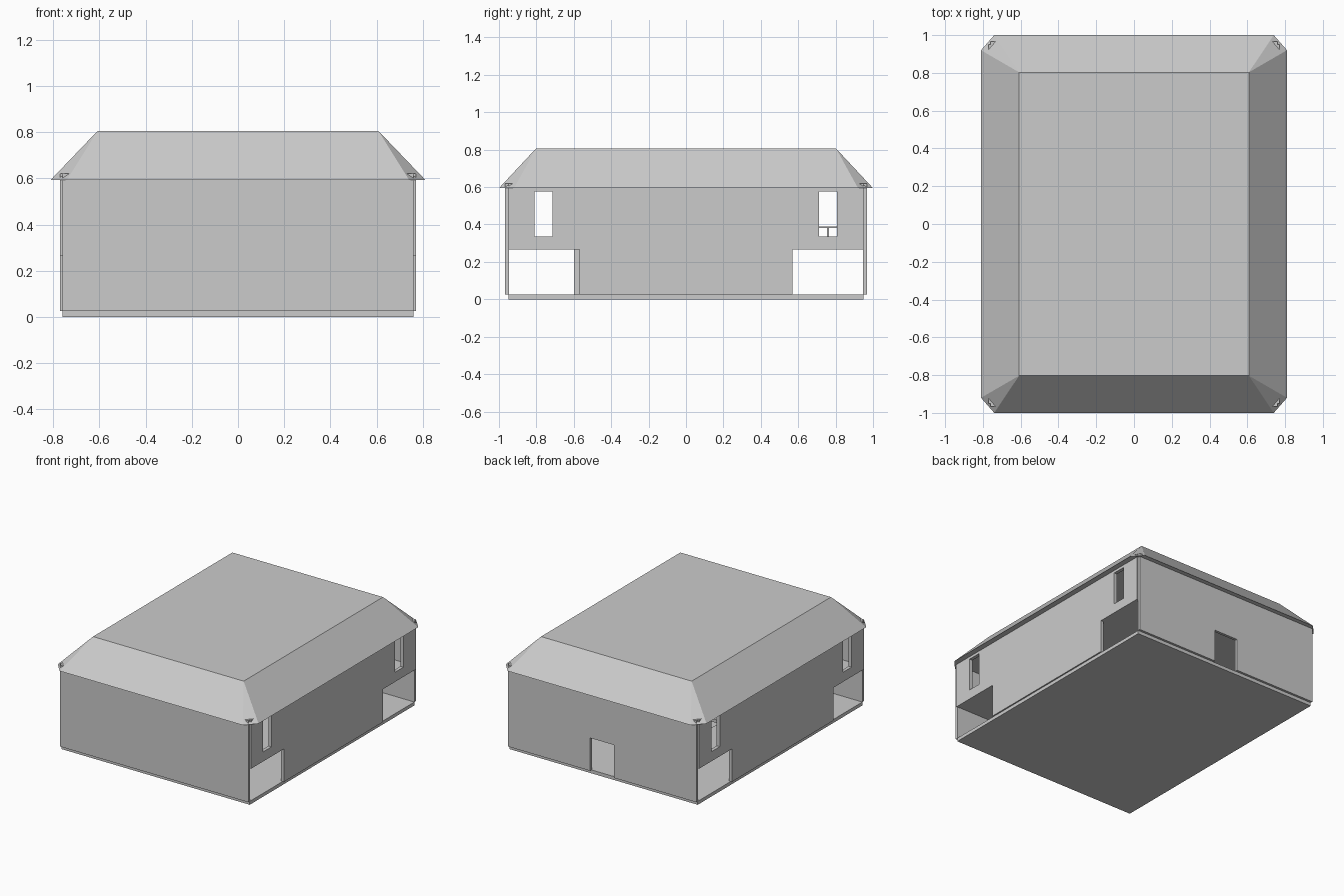
import bpy
import bmesh

if "Cube" in bpy.data.objects:
    bpy.data.objects.remove(bpy.data.objects["Cube"])


def make_object(name, bm):
    bmesh.ops.recalc_face_normals(bm, faces=bm.faces[:])
    mesh = bpy.data.meshes.new(name)
    bm.to_mesh(mesh)
    bm.free()
    obj = bpy.data.objects.new(name, mesh)
    bpy.context.collection.objects.link(obj)
    return obj


def box(name, x, y, z):
    bm = bmesh.new()
    bmesh.ops.create_cube(bm, size=1)
    for v in bm.verts:
        v.co = [r[0] if c < 0 else r[1] for c, r in zip(v.co, (x, y, z))]
    return make_object(name, bm)


def cut(obj, x, y, z):
    cutter = box("cutter", x, y, z)
    cutter.hide_render = True
    mod = obj.modifiers.new("opening", "BOOLEAN")
    mod.operation = "DIFFERENCE"
    mod.solver = "EXACT"
    mod.object = cutter
    bpy.context.view_layer.objects.active = obj
    bpy.ops.object.modifier_apply(modifier=mod.name)
    bpy.data.objects.remove(cutter, do_unlink=True)


# Ground slab
box("ground_slab", (-0.76, 0.76), (-0.95, 0.95), (0, 0.025))

# Side walls with garage openings at the corners and tall windows above
for name, s, front_edge in (("right_wall", 1, -0.57), ("left_wall", -1, -0.60)):
    wall = box(name, sorted((s * 0.745, s * 0.77)), (-0.95, 0.95), (0.025, 0.62))
    across = sorted((s * 0.7, s * 0.8))
    cut(wall, across, (-0.97, front_edge), (0.0, 0.265))
    cut(wall, across, (0.57, 0.97), (0.0, 0.265))
    for y in (-0.81, 0.71):
        cut(wall, across, (y, y + 0.097), (0.335, 0.575))

# Front wall, and back wall with the central doorway
box("front_wall", (-0.76, 0.76), (-0.967, -0.947), (0.025, 0.62))
back = box("back_wall", (-0.76, 0.76), (0.947, 0.967), (0.025, 0.62))
cut(back, (-0.097, 0.097), (0.9, 1.0), (0.0, 0.265))

# Upper floor with a stairwell opening by the door
floor = box("upper_floor", (-0.745, 0.745), (-0.947, 0.947), (0.267, 0.29))
cut(floor, (-0.5, 0.15), (0.3, 1.0), (0.2, 0.4))

# Small table upstairs
box("table_top", (0.4, 0.55), (0.68, 0.84), (0.38, 0.388))
box("table_leg", (0.47, 0.48), (0.755, 0.765), (0.29, 0.38))

# Hipped roof: flat top, chamfered eaves
bm = bmesh.new()
eaves, top = [], []
for sx, sy in ((1, 1), (-1, 1), (-1, -1), (1, -1)):
    top.append(bm.verts.new((0.608 * sx, 0.803 * sy, 0.805)))
    pair = [bm.verts.new((0.81 * sx, 0.92 * sy, 0.594)),
            bm.verts.new((0.74 * sx, 1.0 * sy, 0.594))]
    eaves.append(pair if sx * sy > 0 else pair[::-1])
bm.faces.new(top)
bm.faces.new([v for pair in eaves for v in pair])
for i in range(4):
    j = (i + 1) % 4
    bm.faces.new((top[i], eaves[i][0], eaves[i][1]))
    bm.faces.new((top[i], eaves[i][1], eaves[j][0], top[j]))
make_object("roof", bm)
